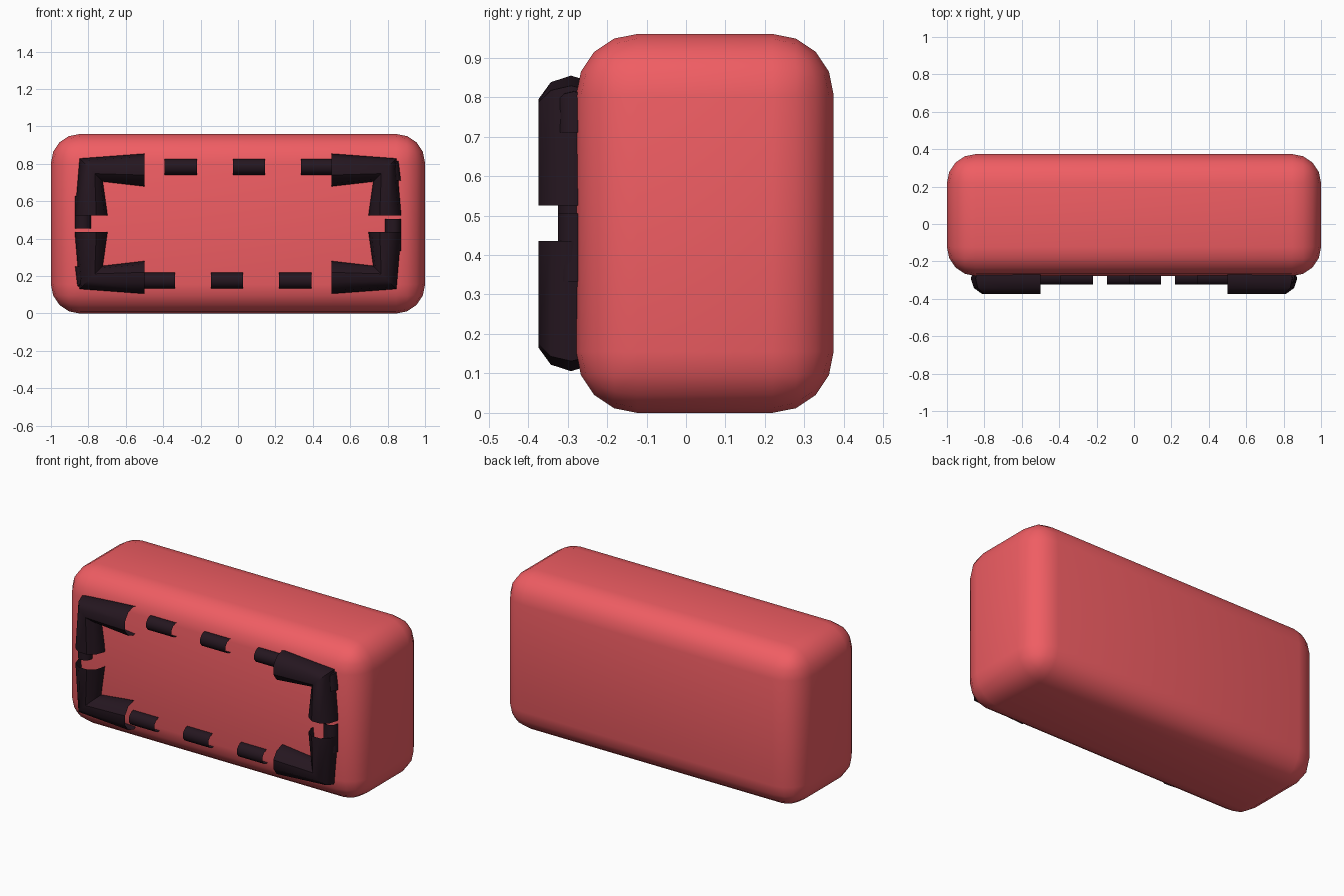
import bpy, bmesh, math
from mathutils import Vector

if "Cube" in bpy.data.objects:
    bpy.data.objects.remove(bpy.data.objects["Cube"])

MID_Z = 0.48


def material(name, rgb):
    m = bpy.data.materials.new(name)
    m.diffuse_color = (*rgb, 1)
    m.use_nodes = True
    m.node_tree.nodes["Principled BSDF"].inputs["Base Color"].default_value = m.diffuse_color
    return m


RED = material("red", (0.87, 0.11, 0.125))
DARK = material("dark", (0.018, 0.008, 0.014))


def finish(bm, name, mat, angle):
    me = bpy.data.meshes.new(name)
    bm.to_mesh(me)
    bm.free()
    ob = bpy.data.objects.new(name, me)
    bpy.context.collection.objects.link(ob)
    me.materials.append(mat)
    bpy.ops.object.select_all(action='DESELECT')
    ob.select_set(True)
    bpy.context.view_layer.objects.active = ob
    bpy.ops.object.shade_smooth_by_angle(angle=math.radians(angle))
    return ob


def tube(bm, path, y, r, sides=10):
    """Open-ended tube along (x, z) points relative to the face centre."""
    pts = [Vector((x, y, MID_Z + z)) for x, z in path]
    rings = []
    for i, p in enumerate(pts):
        t = Vector()
        if i > 0:
            t += (p - pts[i - 1]).normalized()
        if i < len(pts) - 1:
            t += (pts[i + 1] - p).normalized()
        t.normalize()
        n = Vector((-t.z, 0, t.x))
        f = Vector((0, -1, 0))
        angles = [2 * math.pi * k / sides for k in range(sides)]
        rings.append([bm.verts.new(p + r * (math.cos(a) * n + math.sin(a) * f)) for a in angles])
    for a, b in zip(rings, rings[1:]):
        for k in range(sides):
            j = (k + 1) % sides
            bm.faces.new((a[k], a[j], b[j], b[k]))


# Rounded body
bm = bmesh.new()
bmesh.ops.create_cube(bm, size=1)
for v in bm.verts:
    v.co = (v.co.x * 2, v.co.y * 0.652 + 0.048, v.co.z * 0.96 + MID_Z)
bmesh.ops.bevel(bm, geom=bm.edges[:], offset=0.155, segments=4, profile=0.5, affect='EDGES')
finish(bm, "body", RED, 40)

# Four corner brackets on the front
bm = bmesh.new()
for sx in (-1, 1):
    for sz in (-1, 1):
        tube(bm, [(sx * 0.5, sz * 0.287), (sx * 0.785, sz * 0.287), (sx * 0.785, sz * 0.045)], -0.291, 0.0875)
finish(bm, "corner_brackets", DARK, 40)

# Dashed outline, repeated by a half turn around the face centre
X, Z = 0.828, 0.304
dashes = [[(x, Z), (x + 0.172, Z)] for x in (-0.755, -0.392, -0.028, 0.336)]
dashes += [[(0.70, Z), (X, Z), (X, 0.23)], [(X, 0.025), (X, -0.147)]]
bm = bmesh.new()
for d in dashes:
    for s in (1, -1):
        tube(bm, [(s * x, s * z) for x, z in d], -0.284, 0.0425)
finish(bm, "dashed_outline", DARK, 40)
